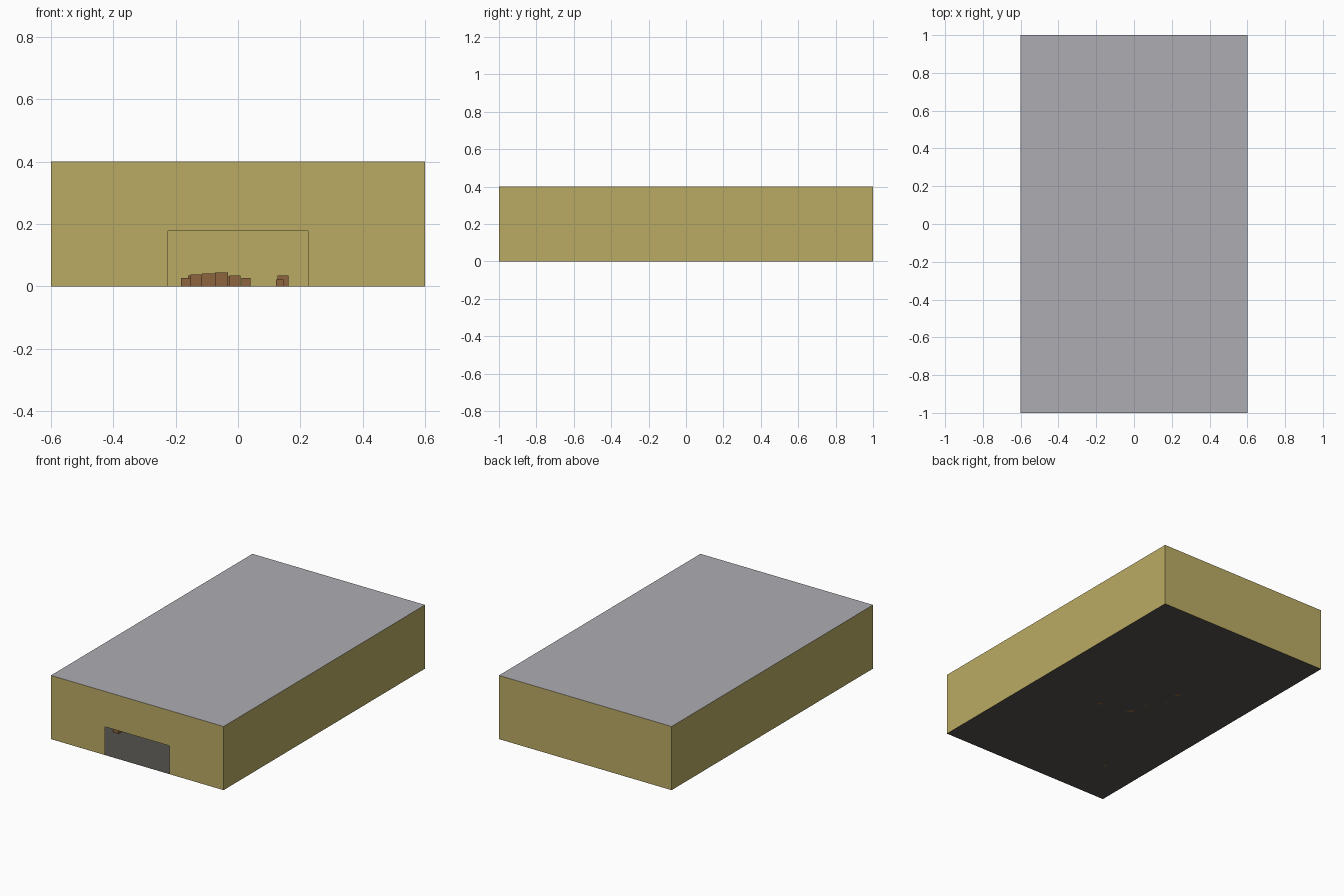
import bpy, bmesh
from math import radians
from mathutils import Matrix

if "Cube" in bpy.data.objects:
    bpy.data.objects.remove(bpy.data.objects["Cube"])

W, L, H = 0.6, 1.0, 0.4          # half width, half length, height
DW, DH = 0.225, 0.178            # half width and height of the doorway


def material(name, rgb):
    m = bpy.data.materials.new(name)
    m.diffuse_color = (*rgb, 1)
    m.use_nodes = True
    m.node_tree.nodes["Principled BSDF"].inputs["Base Color"].default_value = m.diffuse_color
    return m


wall_mat = material("ochre wall", (0.50, 0.41, 0.13))
roof_mat = material("roof grey", (0.42, 0.42, 0.45))
floor_mat = material("dark floor", (0.09, 0.085, 0.075))
crate_mat = material("brown crate", (0.27, 0.13, 0.05))


def finish(name, bm, mat):
    me = bpy.data.meshes.new(name)
    bm.to_mesh(me)
    bm.free()
    me.materials.append(mat)
    ob = bpy.data.objects.new(name, me)
    bpy.context.collection.objects.link(ob)
    return ob


def sheet(name, points, mat):
    """One flat polygon through the given outline."""
    bm = bmesh.new()
    bm.faces.new([bm.verts.new(p) for p in points])
    return finish(name, bm, mat)


# Floor and roof
for name, z, mat in (("floor", 0, floor_mat), ("roof", H, roof_mat)):
    sheet(name, [(-W, -L, z), (W, -L, z), (W, L, z), (-W, L, z)], mat)

# Front wall with the doorway notch
outline = [(-W, 0), (-DW, 0), (-DW, DH), (DW, DH), (DW, 0), (W, 0), (W, H), (-W, H)]
sheet("front_wall", [(x, -L, z) for x, z in outline], wall_mat)

# Back and side walls
sheet("back_wall", [(W, L, 0), (-W, L, 0), (-W, L, H), (W, L, H)], wall_mat)
sheet("right_wall", [(W, -L, 0), (W, L, 0), (W, L, H), (W, -L, H)], wall_mat)
sheet("left_wall", [(-W, L, 0), (-W, -L, 0), (-W, -L, H), (-W, L, H)], wall_mat)

# Crates on the floor: x, y, width, height
crates = [
    (-0.165, 0.10, 0.036, 0.026), (-0.145, 0.22, 0.030, 0.034),
    (-0.134, -0.05, 0.038, 0.038), (-0.095, 0.02, 0.042, 0.042),
    (-0.053, -0.10, 0.042, 0.045), (-0.035, 0.30, 0.036, 0.032),
    (-0.010, 0.12, 0.036, 0.035), (0.026, 0.00, 0.028, 0.026),
    (0.134, -0.15, 0.025, 0.022), (0.145, 0.05, 0.035, 0.034),
    (-0.345, -0.70, 0.040, 0.040),
]
for i, (x, y, w, h) in enumerate(crates, 1):
    bm = bmesh.new()
    bmesh.ops.create_cube(bm, size=1, matrix=Matrix.Translation((x, y, h / 2))
                          @ Matrix.Diagonal((w, w, h, 1)))
    finish(f"crate_{i}", bm, crate_mat)
